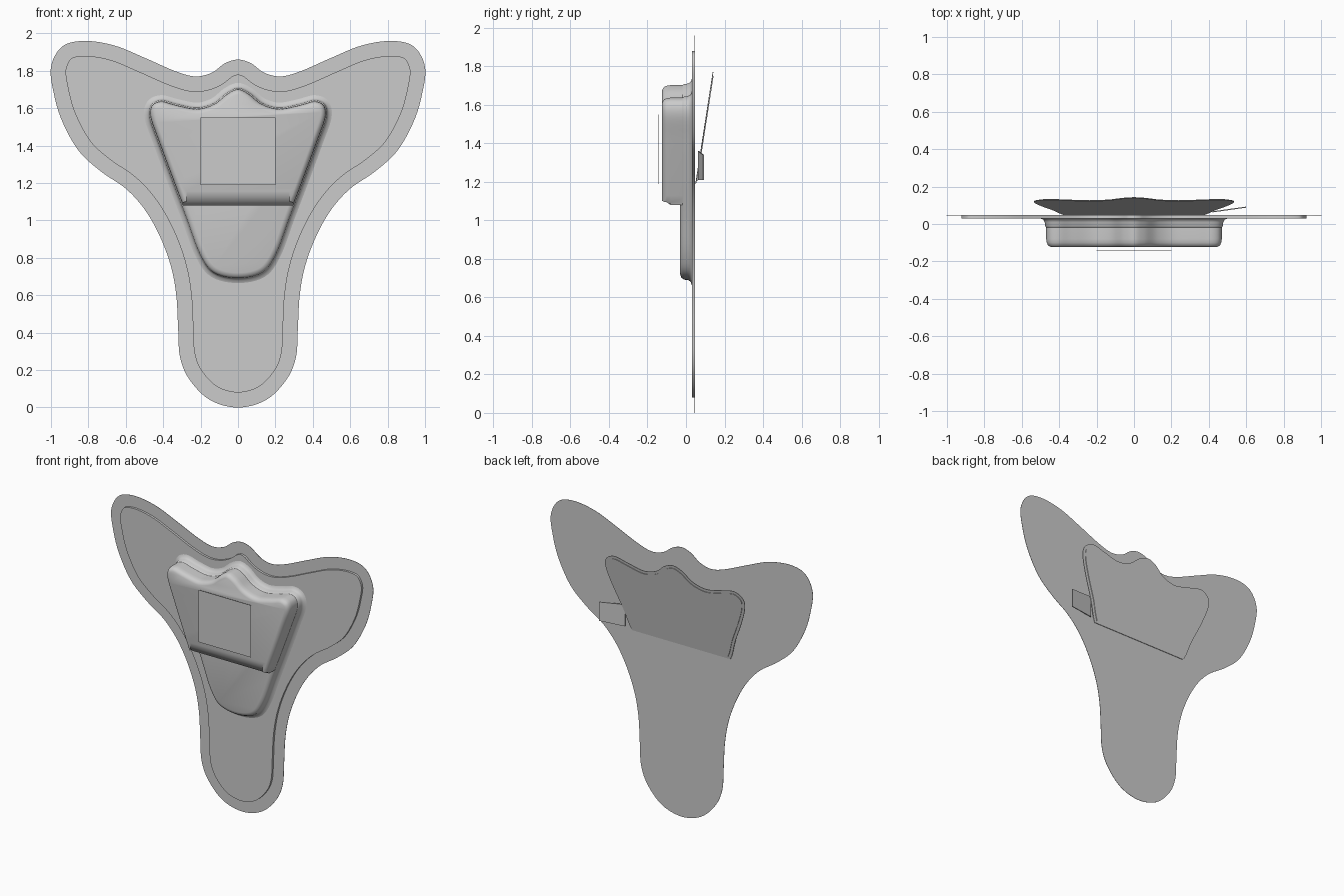
import bpy, bmesh, math
from mathutils import Vector

cube = bpy.data.objects.get("Cube")
if cube:
    bpy.data.objects.remove(cube, do_unlink=True)

grey = bpy.data.materials.new("plain grey")
grey.use_nodes = True
grey.diffuse_color = (0.6, 0.6, 0.6, 1)
grey.node_tree.nodes["Principled BSDF"].inputs["Base Color"].default_value = (0.6, 0.6, 0.6, 1)


def mirrored(half):
    """Close a right-hand half outline (x, z) by mirroring it in x."""
    right = [Vector(p) for p in half]
    left = [Vector((-p.x, p.y)) for p in reversed(right) if p.x > 0.001]
    return right + left


def smooth_outline(half, steps=6):
    """Closed Catmull-Rom curve through the mirrored half outline."""
    pts = mirrored(half)
    n, out = len(pts), []
    for i in range(n):
        a, b, c, d = (pts[(i + k) % n] for k in (-1, 0, 1, 2))
        for s in range(steps):
            t = s / steps
            out.append(0.5 * (2 * b + (c - a) * t + (2 * a - 5 * b + 4 * c - d) * t * t
                              + (3 * b - a - 3 * c + d) * t ** 3))
    return out


def clip_below(outline, level):
    """Cut the outline off along a straight horizontal bottom."""
    out = []
    for i, p in enumerate(outline):
        q = outline[(i + 1) % len(outline)]
        if p.y >= level:
            out.append(p)
        if (p.y - level) * (q.y - level) < 0:
            out.append(p.lerp(q, (level - p.y) / (q.y - p.y)))
    return out


def inset(outline, amount):
    """Move a clockwise outline inwards with mitred corners."""
    out = []
    for i, p in enumerate(outline):
        a = (p - outline[i - 1]).normalized()
        b = (outline[(i + 1) % len(outline)] - p).normalized()
        na, nb = Vector((a.y, -a.x)), Vector((b.y, -b.x))
        out.append(p + (na + nb) * amount / max(1 + na.dot(nb), 0.3))
    return out


def stack(name, outline, layers, angle=35, place=None):
    """Solid from (inset, y, bottom lift) layers, optionally repositioned."""
    bm = bmesh.new()
    low = min(p.y for p in outline)
    rings = []
    for amount, y, lift in layers:
        ring = []
        for p, q in zip(outline, inset(outline, amount)):
            z = q.y + (lift if p.y < low + 0.005 else 0)
            co = Vector((q.x, y, z))
            ring.append(bm.verts.new(place(co) if place else co))
        rings.append(ring)
    n = len(outline)
    for r, s in zip(rings, rings[1:]):
        for i in range(n):
            j = (i + 1) % n
            bm.faces.new((r[i], r[j], s[j], s[i]))
    bm.faces.new(rings[0])
    bm.faces.new(rings[-1])
    bmesh.ops.recalc_face_normals(bm, faces=bm.faces)
    mesh = bpy.data.meshes.new(name)
    bm.to_mesh(mesh)
    bm.free()
    obj = bpy.data.objects.new(name, mesh)
    bpy.context.collection.objects.link(obj)
    mesh.materials.append(grey)
    bpy.ops.object.select_all(action='DESELECT')
    obj.select_set(True)
    bpy.context.view_layer.objects.active = obj
    bpy.ops.object.shade_smooth_by_angle(angle=math.radians(angle))
    return obj


# Winged adhesive sheet and the thicker pad on its front
wings = smooth_outline([
    (0, 1.86), (.07, 1.84), (.14, 1.79), (.23, 1.77), (.34, 1.8), (.5, 1.87), (.66, 1.935),
    (.82, 1.96), (.94, 1.93), (1, 1.82), (.985, 1.68), (.94, 1.53), (.85, 1.37), (.73, 1.26),
    (.6, 1.17), (.5, 1.06), (.42, .92), (.36, .76), (.33, .6), (.32, .42), (.31, .27),
    (.26, .15), (.15, .04), (0, 0)])
stack("backing_sheet", wings, [(0, .045, 0), (0, .047, 0)])
stack("pad", inset(wings, .08), [(0, .045, 0), (0, .03, 0)])

# Raised shield-shaped housing: low flange and tall box
shield = smooth_outline([
    (0, 1.71), (.06, 1.685), (.13, 1.63), (.22, 1.605), (.33, 1.625), (.41, 1.645),
    (.465, 1.62), (.475, 1.55), (.43, 1.42), (.36, 1.23), (.28, 1.02), (.205, .82),
    (.13, .72), (0, .69)])
stack("lower_flange", shield,
      [(-.025, .03, 0), (-.008, .024, 0), (0, .01, 0), (.002, -.01, 0),
       (.012, -.024, 0), (.03, -.03, 0)], 50)
stack("housing_box", clip_below(inset(shield, .008), 1.08),
      [(0, .03, 0), (0, -.08, 0), (.003, -.1, .02), (.01, -.115, .035), (.026, -.124, .05)], 50)

# Thin label floating in front of the box
label = mirrored([(.2, 1.55), (.2, 1.19)])
stack("front_label", label, [(0, -.143, 0), (0, -.145, 0)])


# Release flap leaning away from the rear, with a raised inner layer
def lean(co):
    return Vector((co.x, co.y + .05 + (co.z - 1.2) * .155, co.z))


flap = smooth_outline([
    (0, 1.77), (.07, 1.745), (.14, 1.69), (.24, 1.665), (.36, 1.69), (.46, 1.71),
    (.525, 1.67), (.53, 1.6), (.49, 1.48), (.43, 1.34), (.36, 1.17), (.2, 1.1), (0, 1.1)])
flap = clip_below(flap, 1.19)
stack("rear_flap", flap, [(0, 0, 0), (0, .004, 0)], place=lean)
stack("rear_flap_layer", inset(flap, .02), [(0, .004, 0), (0, .008, 0)], place=lean)

# Pull tab at the left edge of the flap
tab = [Vector(p) for p in ((.42, 1.36), (.6, 1.34), (.6, 1.21), (.42, 1.21))]
stack("pull_tab", tab, [(0, .062, 0), (0, .068, 0)],
      place=lambda co: co + Vector((0, (co.x - .42) * .14, 0)))
